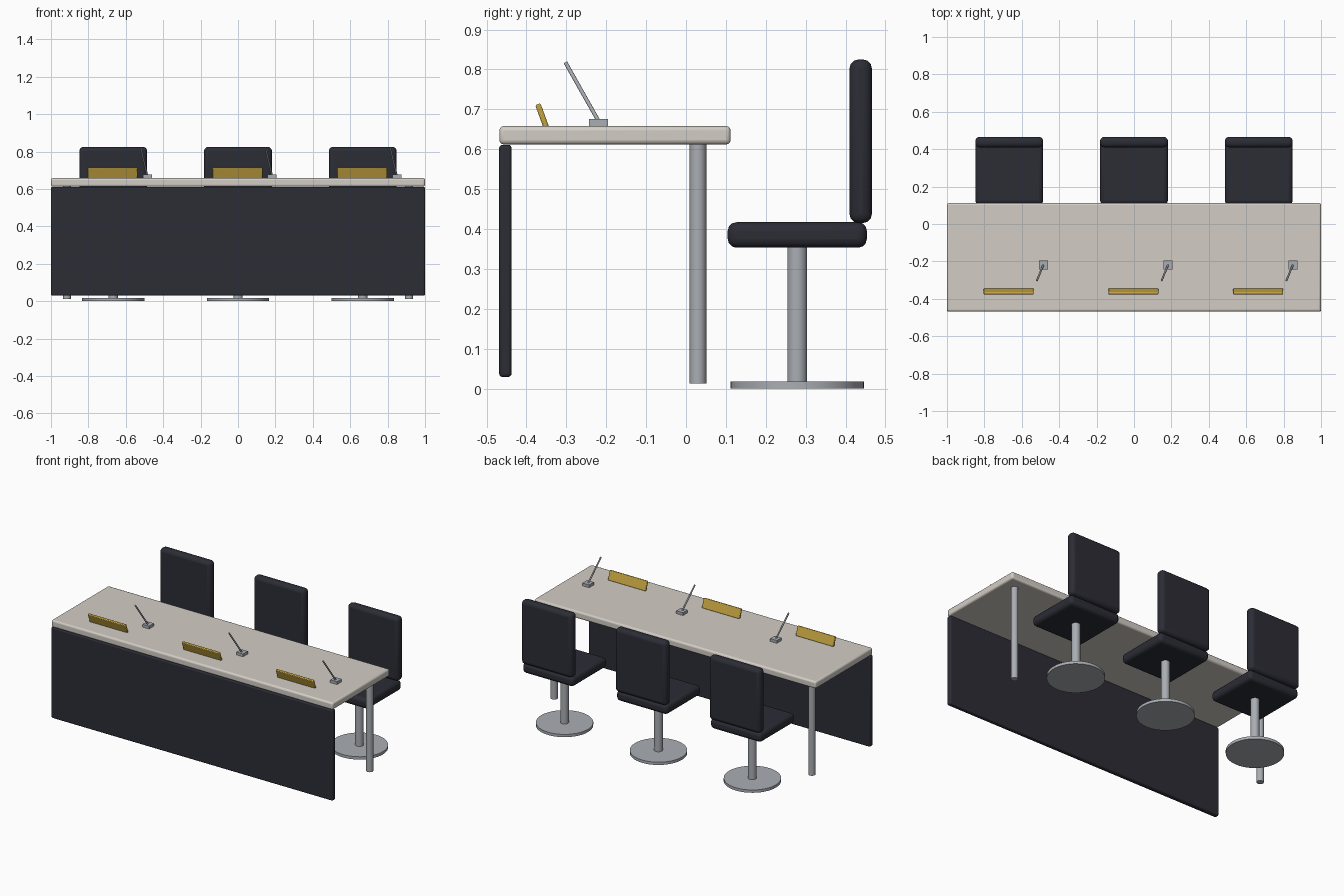
import bpy
from math import radians
from mathutils import Vector

old = bpy.data.objects.get("Cube")
if old:
    bpy.data.objects.remove(old, do_unlink=True)


def material(name, r, g, b):
    m = bpy.data.materials.new(name)
    m.use_nodes = True
    m.diffuse_color = (r, g, b, 1)
    m.node_tree.nodes["Principled BSDF"].inputs["Base Color"].default_value = (r, g, b, 1)
    return m


stone = material("pale stone", 0.65, 0.61, 0.56)
dark = material("dark upholstery", 0.025, 0.026, 0.036)
metal = material("grey metal", 0.40, 0.42, 0.45)
gold = material("brass", 0.56, 0.37, 0.05)


def finish(name, mat, bevel, segments):
    ob = bpy.context.object
    ob.name = name
    ob.data.materials.append(mat)
    if bevel:
        mod = ob.modifiers.new("Rounded edges", "BEVEL")
        mod.width = bevel
        mod.segments = segments
    bpy.ops.object.shade_smooth_by_angle(angle=radians(35))
    return ob


def box(name, centre, size, mat, bevel=0, segments=3):
    bpy.ops.mesh.primitive_cube_add(size=1, location=centre)
    bpy.context.object.scale = size
    bpy.ops.object.transform_apply(location=False, rotation=False, scale=True)
    return finish(name, mat, bevel, segments)


def rod(name, start, end, radius, mat, sides=32):
    start, end = Vector(start), Vector(end)
    axis = end - start
    bpy.ops.mesh.primitive_cylinder_add(
        vertices=sides, radius=radius, depth=axis.length, location=(start + end) / 2,
        rotation=axis.to_track_quat("Z", "Y").to_euler())
    return finish(name, mat, 0, 1)


# Desk
box("table_top", (0, -0.178, 0.635), (2, 0.58, 0.046), stone, 0.011)
box("front_panel", (0, -0.453, 0.32), (2, 0.031, 0.582), dark, 0.008)
for side, x in (("left", 0.915), ("right", -0.915)):
    rod(side + "_table_leg", (x, 0.03, 0.012), (x, 0.03, 0.615), 0.021, metal)

# Three places along the desk, each with chair, name plate and microphone
for place, x in (("right", -0.667), ("middle", 0), ("left", 0.667)):
    rod(place + "_chair_base", (x, 0.279, 0), (x, 0.279, 0.018), 0.167, metal, 48)
    rod(place + "_chair_post", (x, 0.279, 0.016), (x, 0.279, 0.36), 0.025, metal)
    box(place + "_chair_seat", (x, 0.279, 0.385), (0.363, 0.349, 0.064), dark, 0.022)
    box(place + "_chair_back", (x, 0.438, 0.62), (0.363, 0.056, 0.41), dark, 0.022)

    plate = box(place + "_name_plate", (x - 0.003, -0.361, 0.684),
                (0.267, 0.014, 0.062), gold, 0.004, 2)
    plate.rotation_euler.x = radians(20)

    mic = x + 0.182
    box(place + "_microphone_base", (mic, -0.219, 0.667), (0.048, 0.048, 0.018), metal)
    rod(place + "_microphone_stem", (mic, -0.219, 0.67), (mic - 0.034, -0.302, 0.817),
        0.005, metal, 12)
